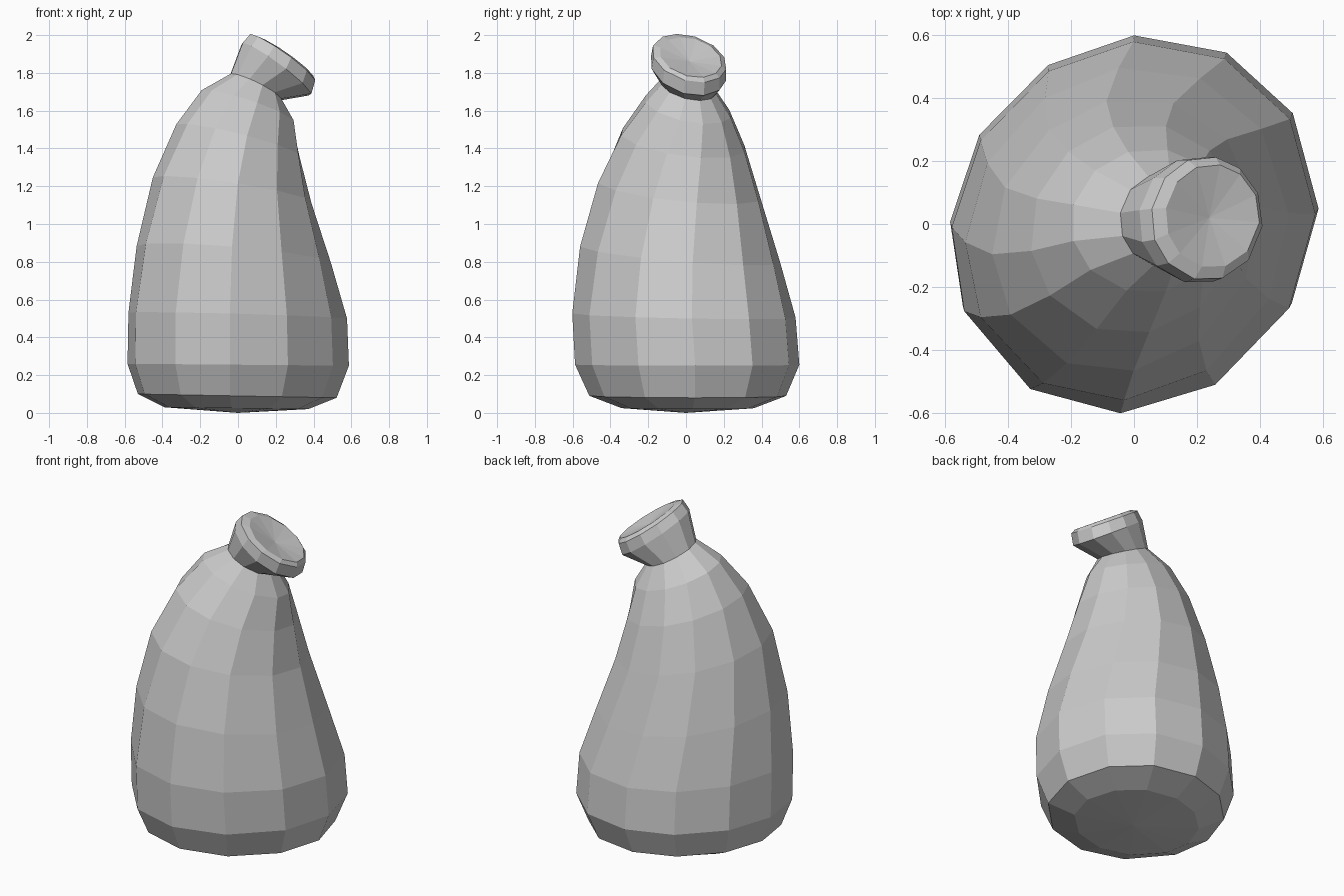
import bpy, bmesh
from math import sin, cos, radians

if "Cube" in bpy.data.objects:
    bpy.data.objects.remove(bpy.data.objects["Cube"])

# Slightly uneven twelve-sided outline (degrees around z)
ANGLES = [4, 34, 61, 90, 119, 151, 180, 206, 237, 266, 298, 333]


def ring(bm, left, right, front, back, twist=0, skew=0.0):
    """Tilted oval: left/right are (x, z), front/back are (y, dz from centre).
    skew stretches it along the x = y diagonal."""
    cx, rx = (left[0] + right[0]) / 2, (right[0] - left[0]) / 2
    cz, sx = (left[1] + right[1]) / 2, (right[1] - left[1]) / 2
    cy, ry = (front[0] + back[0]) / 2, (back[0] - front[0]) / 2
    sy = (back[1] - front[1]) / 2
    verts = []
    for a in ANGLES:
        t = radians(a + twist)
        f = 1 + skew * sin(2 * t)
        c, s = f * cos(t), f * sin(t)
        verts.append(bm.verts.new((cx + rx * c, cy + ry * s, cz + sx * c + sy * s)))
    return verts


def loft(name, rings, start=None, end=None):
    bm = bmesh.new()
    loops = [ring(bm, *r) for r in rings]
    n = len(ANGLES)
    for a, b in zip(loops, loops[1:]):
        for i in range(n):
            j = (i + 1) % n
            bm.faces.new((a[i], a[j], b[j], b[i]))
    # Fan caps around a centre point
    for loop, centre in ((loops[0], start), (loops[-1], end)):
        if centre:
            v = bm.verts.new(centre)
            for i in range(n):
                bm.faces.new((loop[i], loop[(i + 1) % n], v))
    bmesh.ops.recalc_face_normals(bm, faces=bm.faces[:])
    mesh = bpy.data.meshes.new(name)
    bm.to_mesh(mesh)
    bm.free()
    obj = bpy.data.objects.new(name, mesh)
    bpy.context.collection.objects.link(obj)


# Sack-like body leaning to +x, pinched neck, flared spout, shallow mouth
loft("sack_body_and_spout", [
    ((-0.39, 0.03), (0.37, 0.02), (-0.34, 0), (0.36, 0), 0, 0.045),
    ((-0.53, 0.10), (0.52, 0.08), (-0.51, 0), (0.53, 0), 0, 0.045),
    ((-0.585, 0.26), (0.585, 0.25), (-0.585, 0), (0.60, 0), 0, 0.045),
    ((-0.58, 0.53), (0.575, 0.50), (-0.60, 0.01), (0.58, -0.01), 0, 0.045),
    ((-0.535, 0.88), (0.49, 0.80), (-0.56, 0.04), (0.50, -0.04), 3, 0.045),
    ((-0.45, 1.24), (0.39, 1.12), (-0.47, 0.04), (0.40, -0.04), 8, 0.045),
    ((-0.33, 1.52), (0.335, 1.36), (-0.35, 0.04), (0.32, -0.04), 12, 0.03),
    ((-0.20, 1.70), (0.30, 1.54), (-0.22, 0.04), (0.24, -0.04), 16, 0.015),
    ((-0.045, 1.79), (0.23, 1.66), (-0.135, 0.03), (0.16, -0.03), 20),
    ((0.015, 1.955), (0.39, 1.685), (-0.19, 0.04), (0.215, -0.04), 20),
    ((0.055, 2.0), (0.41, 1.755), (-0.18, 0.04), (0.215, -0.04), 20),
    ((0.10, 1.985), (0.40, 1.78), (-0.14, 0.03), (0.19, -0.03), 20),
], start=(0, 0, 0), end=(0.24, 0.02, 1.86))
